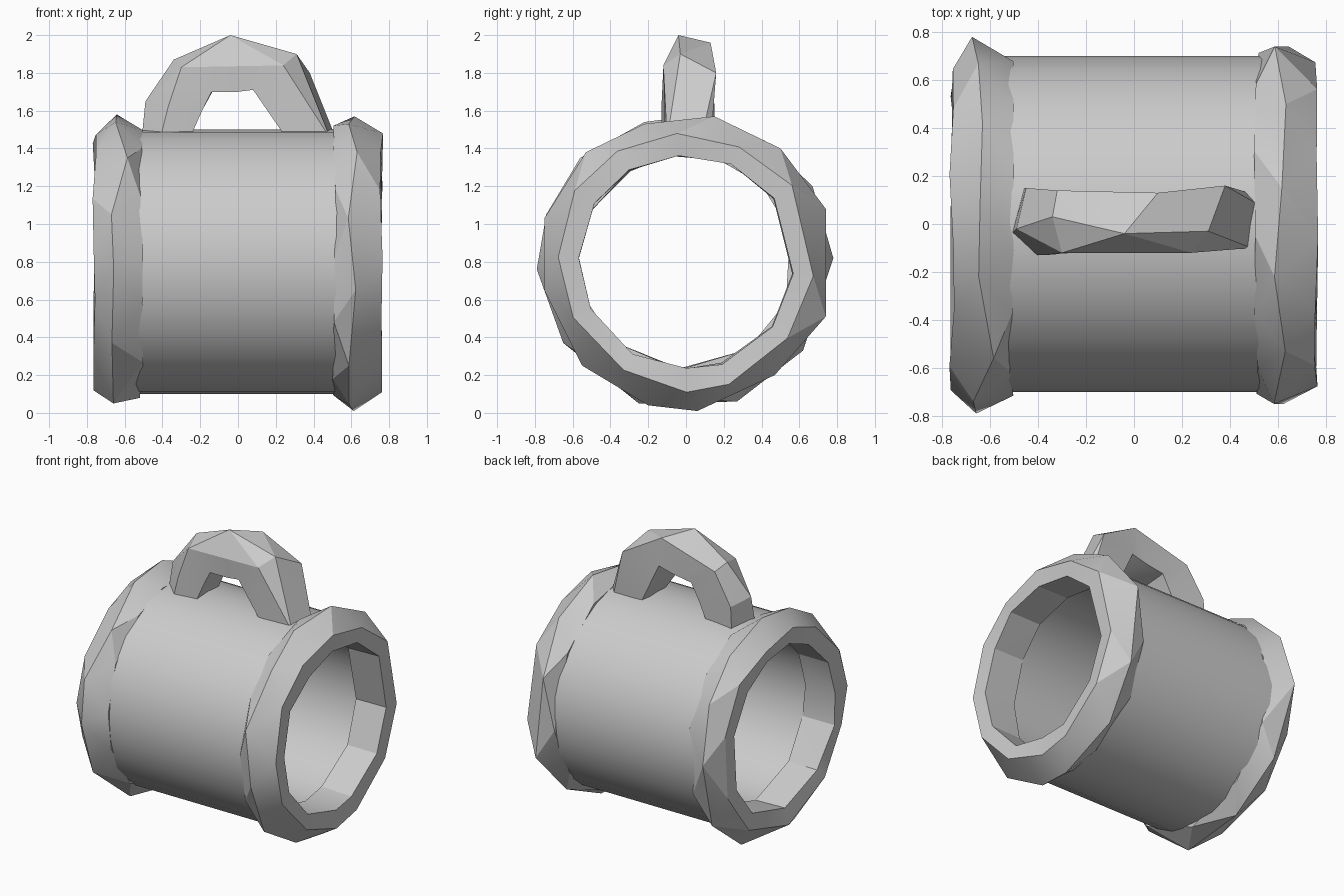
import bpy
import bmesh
import math
import random

if "Cube" in bpy.data.objects:
    bpy.data.objects.remove(bpy.data.objects["Cube"], do_unlink=True)

random.seed(7)
CENTRE_Z = 0.80

# One plain grey for everything
grey = bpy.data.materials.new("stone grey")
grey.use_nodes = True
grey.diffuse_color = (0.6, 0.6, 0.6, 1)
bsdf = next(n for n in grey.node_tree.nodes if n.type == 'BSDF_PRINCIPLED')
bsdf.inputs["Base Color"].default_value = (0.6, 0.6, 0.6, 1)
bsdf.inputs["Roughness"].default_value = 0.8


def skin(name, loops, closed, angle):
    """Join equal-sized loops of points into one surface; cap the ends if open."""
    bm = bmesh.new()
    rows = [[bm.verts.new(p) for p in loop] for loop in loops]
    count = len(rows[0])
    pairs = list(zip(rows, rows[1:]))
    if closed:
        pairs.append((rows[-1], rows[0]))
    for a, b in pairs:
        for i in range(count):
            j = (i + 1) % count
            bm.faces.new((a[i], a[j], b[j], b[i]))
    if not closed:
        bm.faces.new(rows[0])
        bm.faces.new(rows[-1])
    bmesh.ops.triangulate(bm, faces=bm.faces[:], quad_method='SHORT_EDGE')
    bmesh.ops.recalc_face_normals(bm, faces=bm.faces[:])
    mesh = bpy.data.meshes.new(name)
    bm.to_mesh(mesh)
    bm.free()
    mesh.materials.append(grey)
    obj = bpy.data.objects.new(name, mesh)
    bpy.context.collection.objects.link(obj)
    bpy.ops.object.select_all(action='DESELECT')
    obj.select_set(True)
    bpy.context.view_layer.objects.active = obj
    bpy.ops.object.shade_smooth_by_angle(angle=math.radians(angle))
    return obj


def circle(x, radius, count=32):
    return [(x, radius * math.cos(math.tau * i / count),
             CENTRE_Z + radius * math.sin(math.tau * i / count)) for i in range(count)]


# Hollow barrel lying along x
skin("barrel", [circle(-0.6, 0.70), circle(0.6, 0.70),
                circle(0.6, 0.58), circle(-0.6, 0.58)], True, 35)


def rim(name, side, ridge):
    """Rough-hewn ring whose widest edge follows the ridge outline (y, z)."""
    angles = [math.atan2(z - CENTRE_Z, y) for y, z in ridge]
    step = math.tau / len(ridge)

    def band(x, radius, shift, dx, dr):
        points = []
        for a in angles:
            a += shift * step
            r = radius + random.uniform(-dr, dr)
            points.append((side * (x + random.uniform(-dx, dx)),
                           r * math.cos(a), CENTRE_Z + r * math.sin(a)))
        return points

    crest = [(side * random.uniform(0.58, 0.68), y, z) for y, z in ridge]
    loops = [band(0.51, 0.715, 0.5, 0.01, 0.01),
             crest,
             band(0.76, 0.68, 0.5, 0.01, 0.02),
             band(0.75, 0.57, 0.5, 0.015, 0.008),
             band(0.52, 0.57, 0.5, 0.01, 0.005)]
    return skin(name, loops, True, 24)


rim("left_rim", 1, [
    (0.06, 0.01), (0.47, 0.20), (0.74, 0.51), (0.74, 1.08), (0.50, 1.40), (0.15, 1.57),
    (-0.22, 1.53), (-0.53, 1.38), (-0.75, 1.03), (-0.75, 0.65), (-0.55, 0.25), (-0.20, 0.04)])
rim("right_rim", -1, [
    (0.27, 0.06), (0.62, 0.33), (0.78, 0.82), (0.67, 1.20), (0.42, 1.44), (0.08, 1.58),
    (-0.22, 1.54), (-0.56, 1.35), (-0.74, 1.05), (-0.79, 0.76), (-0.65, 0.37), (-0.25, 0.05)])

# Carved handle: each section is front edge, top ridge, back edge, inner back, inner front
skin("handle", [
    [(-.42, -.13, 1.42), (-.51, -.04, 1.45), (-.46, .15, 1.42), (-.27, .13, 1.42), (-.27, -.11, 1.42)],
    [(-.37, -.13, 1.62), (-.49, -.02, 1.65), (-.45, .15, 1.63), (-.19, .13, 1.60), (-.19, -.11, 1.60)],
    [(-.30, -.12, 1.83), (-.34, .03, 1.87), (-.32, .14, 1.84), (-.13, .13, 1.71), (-.14, -.11, 1.70)],
    [(-.02, -.12, 1.835), (-.04, -.04, 2.0), (.10, .13, 1.96), (.0, .13, 1.73), (.0, -.11, 1.70)],
    [(.24, -.12, 1.84), (.31, -.03, 1.90), (.38, .16, 1.80), (.12, .13, 1.76), (.08, -.11, 1.71)],
    [(.49, -.10, 1.45), (.52, .08, 1.45), (.48, .13, 1.42), (.28, .13, 1.42), (.28, -.11, 1.42)],
], False, 20)
